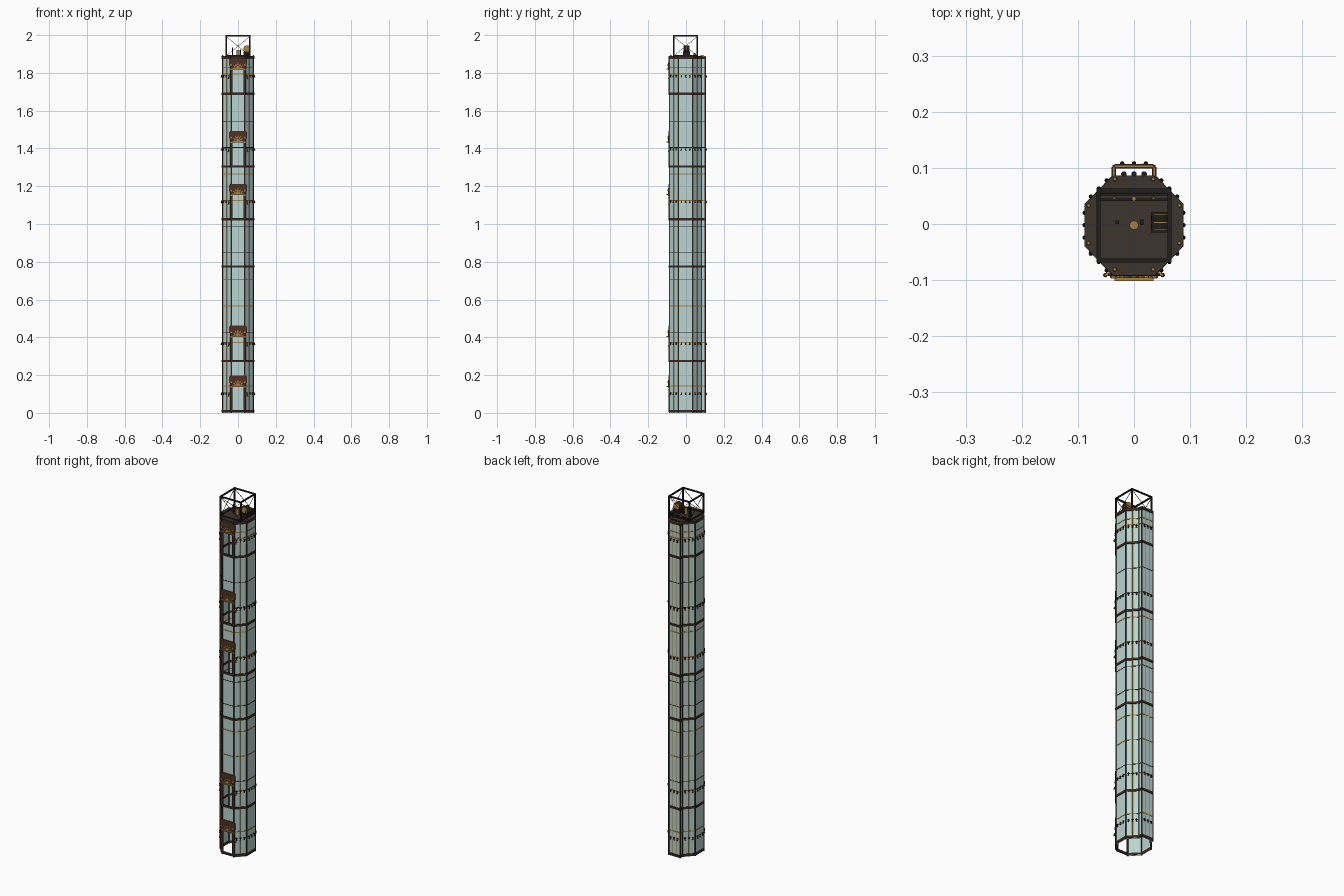
import bpy, bmesh, math
from mathutils import Vector, Matrix

if "Cube" in bpy.data.objects:
    bpy.data.objects.remove(bpy.data.objects["Cube"])


def material(name, rgb):
    m = bpy.data.materials.new(name)
    m.use_nodes = True
    m.diffuse_color = (*rgb, 1)
    m.node_tree.nodes["Principled BSDF"].inputs["Base Color"].default_value = (*rgb, 1)
    return m


GLASS = material("pale glass", (0.48, 0.66, 0.63))
BROWN = material("dark brown iron", (0.045, 0.022, 0.015))
ROOF = material("roof plate", (0.045, 0.034, 0.027))
BRASS = material("brass", (0.42, 0.23, 0.045))
BLACK = material("black steel", (0.015, 0.013, 0.012))
RUST = material("red brown panel", (0.085, 0.03, 0.015))


def finish(name, bm, mat):
    mesh = bpy.data.meshes.new(name)
    bmesh.ops.recalc_face_normals(bm, faces=bm.faces)
    bm.to_mesh(mesh)
    bm.free()
    mesh.materials.append(mat)
    ob = bpy.data.objects.new(name, mesh)
    bpy.context.collection.objects.link(ob)
    return ob


def box(bm, centre, size, turn=Matrix()):
    m = Matrix.Translation(centre) @ turn @ Matrix.Diagonal((*size, 1))
    bmesh.ops.create_cube(bm, size=1, matrix=m)


def beam(bm, a, b, w):
    a, b = Vector(a), Vector(b)
    d = b - a
    box(bm, (a + b) / 2, (w, w, d.length), d.to_track_quat("Z", "Y").to_matrix().to_4x4())


def rod(bm, centre, r1, r2, length, axis="Z", sides=10):
    turn = Vector((0, 0, 1)).rotation_difference(
        Vector({"X": (1, 0, 0), "Y": (0, 1, 0), "Z": (0, 0, 1)}[axis])).to_matrix().to_4x4()
    bmesh.ops.create_cone(bm, cap_ends=True, segments=sides, radius1=r1, radius2=r2,
                          depth=length, matrix=Matrix.Translation(centre) @ turn)


def prism(bm, points, depth):
    face = bm.faces.new([bm.verts.new(p) for p in points])
    out = bmesh.ops.extrude_face_region(bm, geom=[face])
    bmesh.ops.translate(bm, vec=depth, verts=[v for v in out["geom"] if isinstance(v, bmesh.types.BMVert)])


# Plan of the shaft: an octagon with a narrow bay at the back
right_side = [(0.035, -0.088), (0.082, -0.039), (0.082, 0.035), (0.035, 0.083), (0.035, 0.102)]
plan = [Vector(p) for p in right_side + [(-x, y) for x, y in reversed(right_side)]]
TOP = 1.885
FLOORS = [0.01, 0.275, 1.025, 1.305, 1.69]
DOOR = 0.13
sides = [(plan[i], plan[(i + 1) % len(plan)]) for i in range(len(plan))]
FRONT = sides[-1]


def strip(bm, side, z0, z1, thick, out=0.0):
    """Plate along one side of the plan."""
    a, b = side
    d = b - a
    n = Vector((d.y, -d.x)).normalized()
    c = (a + b) / 2 + n * out
    box(bm, (c.x, c.y, (z0 + z1) / 2), (d.length, thick, z1 - z0),
        Matrix.Rotation(math.atan2(d.y, d.x), 4, "Z"))


# Glass walls, with open doorways at the front
bm = bmesh.new()
for side in sides[:-1]:
    strip(bm, side, 0, TOP, 0.002)
for low, high in zip(FLOORS, FLOORS[1:] + [TOP]):
    strip(bm, FRONT, low + DOOR, high, 0.002)
finish("glass_walls", bm, GLASS)

# Corner posts and intermediate mullions
bm = bmesh.new()
for p in plan:
    box(bm, (p.x, p.y, TOP / 2), (0.006, 0.006, TOP))
finish("corner_posts", bm, BROWN)

bm = bmesh.new()
for s in (-1, 1):
    for x, y in ((0.0595, -0.0645), (0.0595, 0.060), (0.012, 0.103)):
        box(bm, (s * x, y, TOP / 2), (0.003, 0.003, TOP))
finish("brass_mullions", bm, BRASS)

# Horizontal bands: heavy iron, thin brass, thin steel
bm = bmesh.new()
for z in FLOORS + [0.775, TOP - 0.006]:
    for side in sides:
        strip(bm, side, z - 0.006, z + 0.006, 0.008, 0.001)
finish("floor_bands", bm, BROWN)


def thin_bands(name, levels, h, mat):
    bm = bmesh.new()
    for z in levels:
        at_door = any(f < z < f + DOOR for f in FLOORS)
        for side in sides[:-1] if at_door else sides:
            strip(bm, side, z - h / 2, z + h / 2, 0.004, 0.0005)
    finish(name, bm, mat)


thin_bands("brass_bands", (0.142, 0.372, 0.565, 0.705, 1.125, 1.265, 1.795, 1.828), 0.005, BRASS)
thin_bands("glazing_bars", (0.425, 0.85, 0.985, 1.405, 1.545), 0.003, BLACK)

# Doorways: jambs, crown panel, brass canopy and fan
jambs, crowns, trim = bmesh.new(), bmesh.new(), bmesh.new()
for f in FLOORS:
    for s in (-1, 1):
        box(jambs, (s * 0.036, -0.090, f + 0.075), (0.014, 0.007, 0.15))
        box(trim, (s * 0.046, -0.089, f + 0.088), (0.008, 0.006, 0.006))
        rod(trim, (s * 0.051, -0.091, f + 0.083), 0.004, 0.002, 0.012)
        rod(trim, (s * 0.036, -0.095, f + 0.152), 0.005, 0.005, 0.004, "Y")
        box(trim, (s * 0.036, -0.0945, f + 0.128), (0.014, 0.003, 0.008))
    outline = [(-0.036, 0.13), (0.036, 0.13), (0.036, 0.148), (0.046, 0.148),
               (0.046, 0.18), (0.04, 0.187), (-0.04, 0.187), (-0.046, 0.18),
               (-0.046, 0.148), (-0.036, 0.148)]
    prism(crowns, [(x, -0.088, f + z) for x, z in outline], (0, -0.005, 0))
    box(trim, (0, -0.096, f + 0.130), (0.07, 0.012, 0.005))
    for k in range(7):
        a = math.pi * k / 6
        tip = Vector((0.03 * math.cos(a), 0, 0.03 * math.sin(a)))
        hub = Vector((0, -0.0945, f + 0.134))
        beam(trim, hub + tip * 0.3, hub + tip, 0.0028)
        if k < 6:
            b = math.pi * (k + 1) / 6
            beam(trim, hub + tip * 0.72,
                 hub + Vector((math.cos(b), 0, math.sin(b))) * 0.0216, 0.0025)
    rod(trim, (0, -0.0945, f + 0.138), 0.009, 0.009, 0.004, "Y", 12)
finish("door_jambs", jambs, BROWN)
finish("door_crowns", crowns, RUST)
finish("door_trim", trim, BRASS)

# Small lamps hung around the sides at every storey
arms, shades = bmesh.new(), bmesh.new()
for f in FLOORS:
    for i, (a, b) in enumerate(sides[:-1]):
        d = b - a
        if d.length < 0.03:
            continue
        n = Vector((d.y, -d.x)).normalized()
        for t in (0.2, 0.5, 0.8):
            p = a + d * t + n * 0.004
            box(arms, (p.x, p.y, f + 0.096), (0.007, 0.007, 0.005))
            p += n * 0.002
            rod(shades, (p.x, p.y, f + 0.089), 0.004, 0.002, 0.008, sides=8)
finish("lamp_arms", arms, BLACK)
finish("lamp_shades", shades, BROWN)

# Roof plate and its bolts
bm = bmesh.new()
cap = [(0.037, -0.092), (0.088, -0.04), (0.088, 0.036), (0.037, 0.086)]
cap += [(-x, y) for x, y in reversed(cap)]
prism(bm, [(x, y, TOP - 0.004) for x, y in cap], (0, 0, 0.008))
finish("roof_plate", bm, ROOF)

bm = bmesh.new()
for s in (-1, 1):
    for x, y in ((0.034, -0.081), (0.081, -0.034), (0.081, 0.033), (0.034, 0.080), (0.035, 0.045)):
        rod(bm, (s * x, y, TOP + 0.006), 0.004, 0.003, 0.005, sides=6)
rod(bm, (0, -0.002, TOP + 0.02), 0.008, 0.008, 0.034, sides=14)
rod(bm, (0, 0.045, TOP + 0.012), 0.004, 0.004, 0.018)
finish("roof_bolts", bm, BRASS)

# Brass rail around the top of the rear bay
bm = bmesh.new()
for side in sides[3:6]:
    strip(bm, side, TOP - 0.004, TOP + 0.004, 0.005, 0.001)
finish("rear_rail", bm, BRASS)

bm = bmesh.new()
for x in (-0.018, 0, 0.018):
    rod(bm, (x, 0.089, TOP), 0.005, 0.005, 0.012)
finish("rear_pulleys", bm, BLACK)

# Open cage on the roof with wire cross braces
cage, wires = bmesh.new(), bmesh.new()
corners = [(-0.063, -0.065), (0.063, -0.065), (0.063, 0.06), (-0.063, 0.06)]
for i, (x, y) in enumerate(corners):
    u, v = corners[(i + 1) % 4]
    beam(cage, (x, y, TOP), (x, y, 2.0), 0.007)
    beam(cage, (x, y, 1.9965), (u, v, 1.9965), 0.007)
    beam(cage, (x, y, TOP + 0.006), (u, v, TOP + 0.006), 0.005)
    beam(wires, (x, y, TOP + 0.005), (u, v, 1.993), 0.0018)
    beam(wires, (u, v, TOP + 0.005), (x, y, 1.993), 0.0018)
for y in (0.043, 0.053):
    beam(cage, (-0.063, y, TOP + 0.007), (0.063, y, TOP + 0.007), 0.004)
finish("roof_cage", cage, BLACK)
finish("cage_wires", wires, BLACK)

# Winding machine beside the middle of the roof
bm = bmesh.new()
box(bm, (0.048, 0.003, TOP + 0.015), (0.036, 0.036, 0.024))
rod(bm, (0.048, 0.003, TOP + 0.042), 0.017, 0.017, 0.026, "Y", 16)
box(bm, (0.014, 0.003, TOP + 0.02), (0.006, 0.010, 0.036))
beam(bm, (-0.03, 0.003, TOP), (-0.03, 0.003, TOP + 0.05), 0.006)
finish("winding_machine", bm, BLACK)
bm = bmesh.new()
for y in (-0.011, 0.003, 0.017):
    rod(bm, (0.048, y, TOP + 0.042), 0.019, 0.019, 0.002, "Y", 16)
finish("machine_bands", bm, BRASS)
